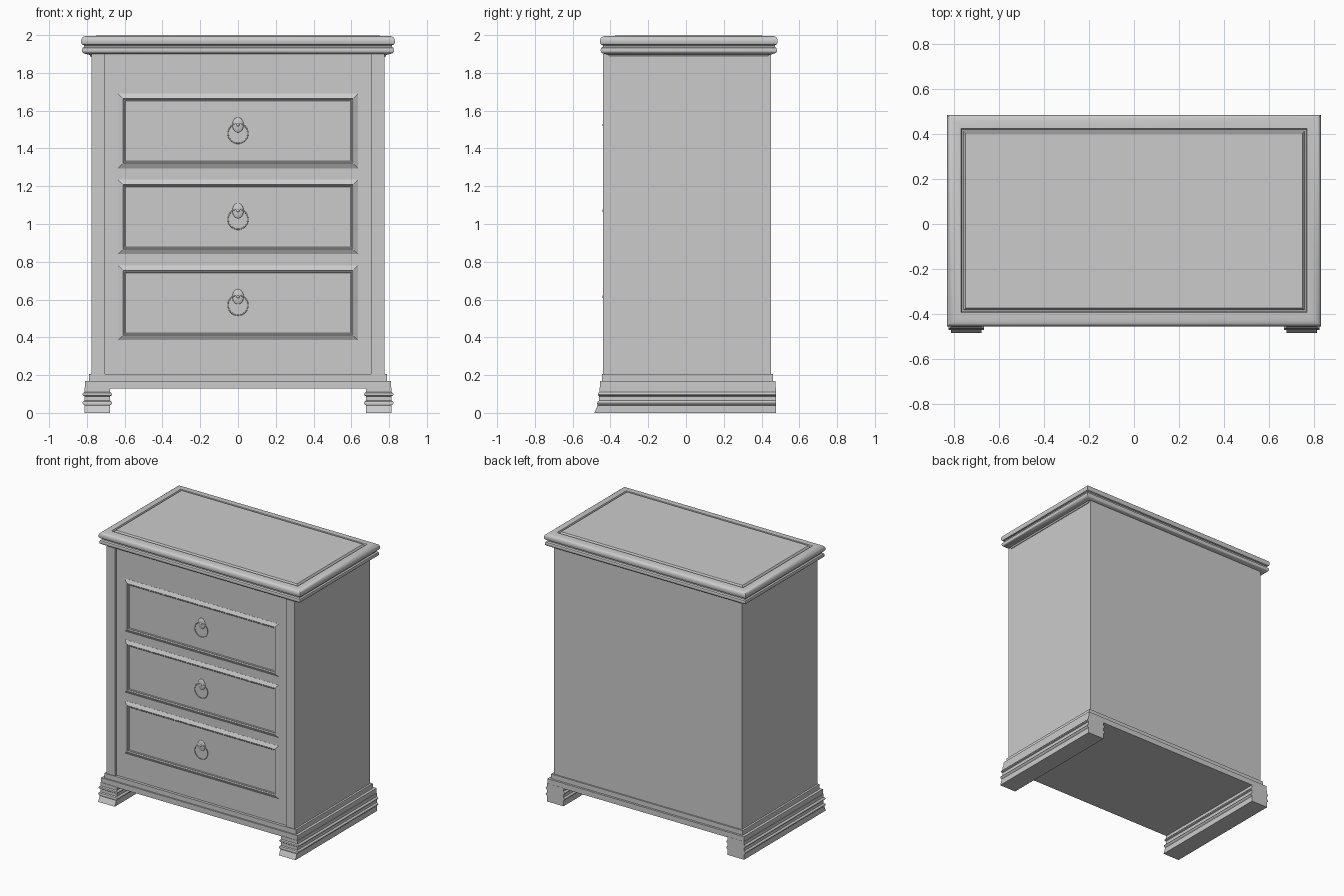
import bpy, bmesh, math

if "Cube" in bpy.data.objects:
    bpy.data.objects.remove(bpy.data.objects["Cube"])


def loft(name, rings, axis='Z', smooth=False):
    """Stack of rectangles (x0, x1, a0, a1, h), capped at both ends."""
    bm = bmesh.new()
    loops = []
    for x0, x1, a0, a1, h in rings:
        pts = [(x0, a0), (x1, a0), (x1, a1), (x0, a1)]
        loops.append([bm.verts.new((x, a, h) if axis == 'Z' else (x, h, a)) for x, a in pts])
    for lo, hi in zip(loops, loops[1:]):
        for i in range(4):
            j = (i + 1) % 4
            bm.faces.new((lo[i], lo[j], hi[j], hi[i]))
    bm.faces.new(loops[0])
    bm.faces.new(loops[-1])
    bmesh.ops.recalc_face_normals(bm, faces=bm.faces)
    me = bpy.data.meshes.new(name)
    bm.to_mesh(me)
    bm.free()
    ob = bpy.data.objects.new(name, me)
    bpy.context.collection.objects.link(ob)
    if smooth:
        shade(ob)
    return ob


def shade(ob):
    bpy.ops.object.select_all(action='DESELECT')
    ob.select_set(True)
    bpy.context.view_layer.objects.active = ob
    bpy.ops.object.shade_smooth_by_angle(angle=math.radians(35))


def box(name, x0, x1, y0, y1, z0, z1):
    return loft(name, [(x0, x1, y0, y1, z0), (x0, x1, y0, y1, z1)])


# Carcass with two raised front stiles
box("carcass", -0.775, 0.775, -0.425, 0.45, 0.15, 1.90)
for side, x0, x1 in (("left", -0.775, -0.705), ("right", 0.705, 0.775)):
    box(side + "_stile", x0, x1, -0.44, -0.42, 0.15, 1.90)

# Stepped plinth
loft("plinth", [(-0.81, 0.81, -0.455, 0.475, 0.13), (-0.81, 0.81, -0.455, 0.475, 0.17),
                (-0.79, 0.79, -0.445, 0.46, 0.17), (-0.79, 0.79, -0.445, 0.46, 0.205)])

# Moulded top: (inset from outer edge, height)
top_profile = [(0.05, 1.885), (0.045, 1.895), (0.025, 1.90), (0.01, 1.905), (0.004, 1.912),
               (0.003, 1.922), (0.006, 1.932), (0.015, 1.938), (0.015, 1.946), (0.005, 1.950),
               (0.0, 1.958), (0.0, 1.975), (0.004, 1.985), (0.013, 1.992), (0.028, 1.996),
               (0.062, 1.996), (0.066, 1.986), (0.073, 1.986), (0.082, 2.0)]
loft("moulded_top", [(-0.83 + i, 0.83 - i, -0.455 + i, 0.485 - i, z) for i, z in top_profile],
     smooth=True)

# Feet running front to back, two beads, flared front toe: (bulge, front y, z)
foot_profile = [(0, -0.485, 0), (0, -0.468, 0.04), (0.008, -0.47, 0.047), (0.011, -0.47, 0.053),
                (0.008, -0.468, 0.06), (0, -0.46, 0.065), (0, -0.46, 0.088), (0.008, -0.465, 0.092),
                (0.011, -0.466, 0.098), (0.008, -0.465, 0.104), (0, -0.458, 0.11), (0, -0.458, 0.135),
                (0, -0.458, 0.168)]
for side, c in (("left", -0.745), ("right", 0.745)):
    loft(side + "_foot", [(c - 0.068 - b, c + 0.068 + b, y, 0.476, z)
                          for b, y, z in foot_profile[:-1]])

# Drawers: bevelled frame, sunken panel, ring pull
for n, z0 in enumerate((0.41, 0.865, 1.32), 1):
    z1 = z0 + 0.345
    frame = [(0.025, -0.415), (0.025, -0.426), (0.003, -0.438), (0.0, -0.438),
             (-0.005, -0.431), (-0.010, -0.431), (-0.014, -0.428)]
    loft(f"drawer_{n}", [(-0.61 - e, 0.61 + e, z0 - e, z1 + e, y) for e, y in frame], axis='Y')

    bpy.ops.mesh.primitive_uv_sphere_add(segments=24, ring_count=12, location=(0, -0.428, z0 + 0.205))
    plate = bpy.context.object
    plate.name = f"pull_plate_{n}"
    plate.scale = (0.03, 0.009, 0.04)
    shade(plate)
    bpy.ops.mesh.primitive_uv_sphere_add(segments=12, ring_count=8, radius=0.008,
                                         location=(0, -0.435, z0 + 0.205))
    boss = bpy.context.object
    boss.name = f"pull_boss_{n}"
    shade(boss)
    bpy.ops.mesh.primitive_torus_add(major_radius=0.053, minor_radius=0.003, major_segments=40,
                                     minor_segments=8, location=(0, -0.434, z0 + 0.16),
                                     rotation=(math.pi / 2, 0, 0))
    ring = bpy.context.object
    ring.name = f"pull_ring_{n}"
    shade(ring)
